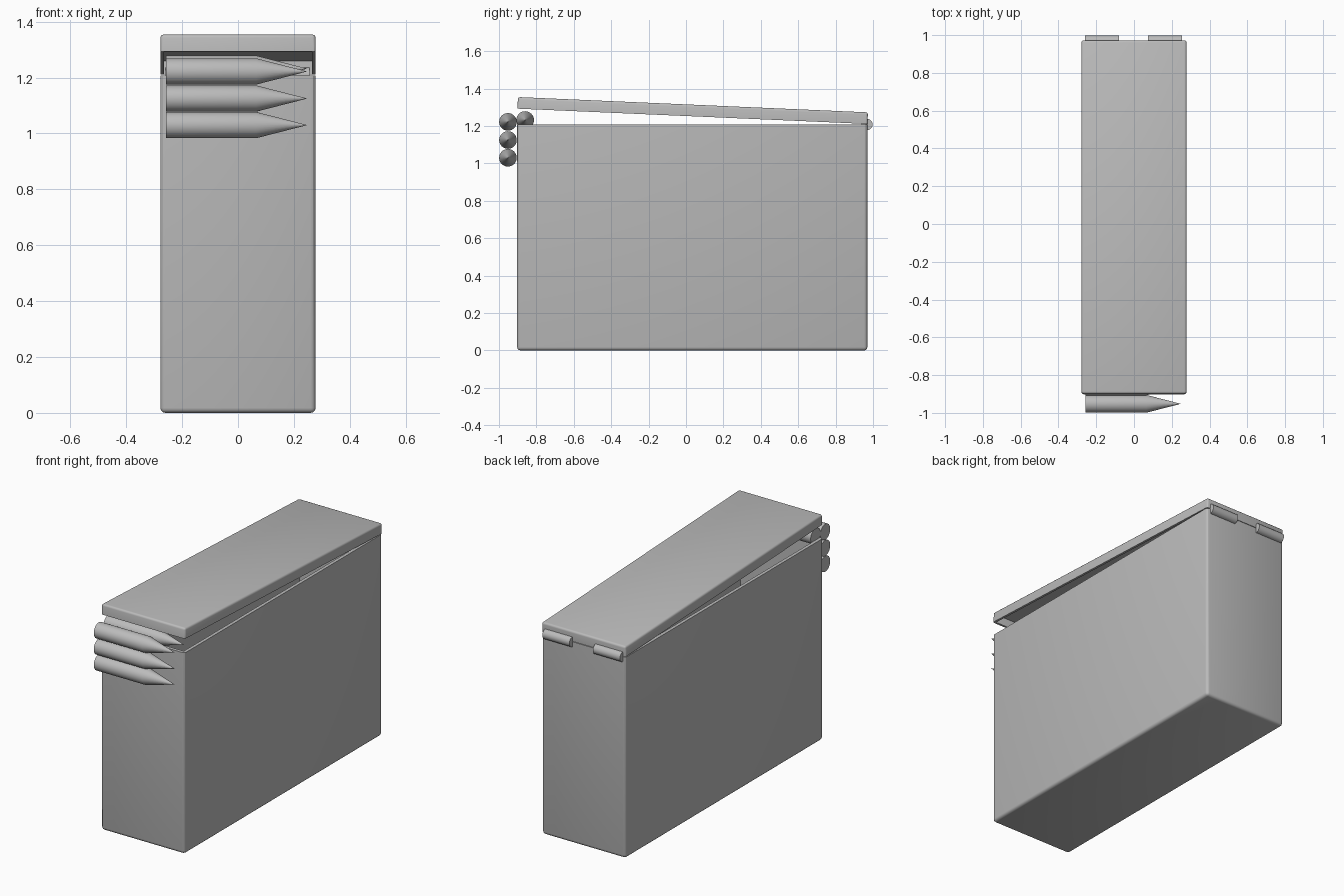
import bpy, bmesh, math
from mathutils import Matrix, Vector

if "Cube" in bpy.data.objects:
    bpy.data.objects.remove(bpy.data.objects["Cube"])

grey = bpy.data.materials.new("plain grey")
grey.diffuse_color = (0.5, 0.5, 0.5, 1)
grey.use_nodes = True
grey.node_tree.nodes["Principled BSDF"].inputs["Base Color"].default_value = grey.diffuse_color


def finish(name, bm, angle=30):
    bmesh.ops.recalc_face_normals(bm, faces=bm.faces)
    mesh = bpy.data.meshes.new(name)
    bm.to_mesh(mesh)
    bm.free()
    mesh.materials.append(grey)
    ob = bpy.data.objects.new(name, mesh)
    bpy.context.collection.objects.link(ob)
    bpy.context.view_layer.objects.active = ob
    for o in bpy.context.selected_objects:
        o.select_set(False)
    ob.select_set(True)
    bpy.ops.object.shade_smooth_by_angle(angle=math.radians(angle))
    return ob


def tray(name, lo, hi, wall, bevel, open_up=True):
    """Thin-walled rectangular tray, rounded everywhere but at the rim."""
    lo, hi = Vector(lo), Vector(hi)
    bm = bmesh.new()
    bmesh.ops.create_cube(bm, size=1)
    size = hi - lo
    bmesh.ops.scale(bm, vec=size, verts=bm.verts)
    bmesh.ops.translate(bm, vec=(lo + hi) / 2, verts=bm.verts)
    s = 1 if open_up else -1
    rim = max(bm.faces, key=lambda f: f.calc_center_median().z * s)
    rim_edges = set(rim.edges)
    rounded = [e for e in bm.edges if e not in rim_edges]
    bmesh.ops.bevel(bm, geom=rounded, offset=bevel, segments=3, profile=0.5,
                    affect='EDGES')
    # open the box: inset the rim and push it inside
    rim = max(bm.faces, key=lambda f: f.calc_center_median().z * s)
    bmesh.ops.inset_region(bm, faces=[rim], thickness=wall)
    floor = bmesh.ops.extrude_discrete_faces(bm, faces=[rim])["faces"][0]
    bmesh.ops.translate(bm, vec=(0, 0, -s * (size.z - wall)),
                        verts=floor.verts)
    return finish(name, bm)


def rod(name, rings, y, z, sides=32):
    """Lathe along x from (x, radius) rings."""
    bm = bmesh.new()
    loops = []
    for x, r in rings:
        loops.append([bm.verts.new((x, y + r * math.cos(a), z + r * math.sin(a)))
                      for a in (2 * math.pi * i / sides for i in range(sides))])
    for a, b in zip(loops, loops[1:]):
        for i in range(sides):
            j = (i + 1) % sides
            bm.faces.new((a[i], a[j], b[j], b[i]))
    bm.faces.new(loops[0])
    bm.faces.new(loops[-1])
    return finish(name, bm)


# open box
tray("box_body", (-0.278, -0.903, 0), (0.278, 0.97, 1.208), 0.02, 0.018)

# shallow lid, tilted open about the back edge
lid = tray("lid", (-0.278, -1.873, 0), (0.278, 0, 0.062), 0.014, 0.012, False)
lid.data.transform(Matrix.Translation((0, 0.97, 1.211))
                   @ Matrix.Rotation(math.radians(-2.5), 4, 'X'))

# two hinge barrels
for side, x0, x1 in (("left", -0.26, -0.08), ("right", 0.075, 0.255)):
    rod("hinge_" + side, [(x0, 0.03), (x1, 0.03)], 0.968, 1.208)

# belt of cartridges hanging over the front edge
belt = [(-0.952, 1.03), (-0.952, 1.125), (-0.952, 1.222), (-0.86, 1.232)]
for i, (y, z) in enumerate(belt):
    rod(f"cartridge_{i + 1}", [(-0.258, 0.047), (0.065, 0.047), (0.245, 0.0008)],
        y, z)
